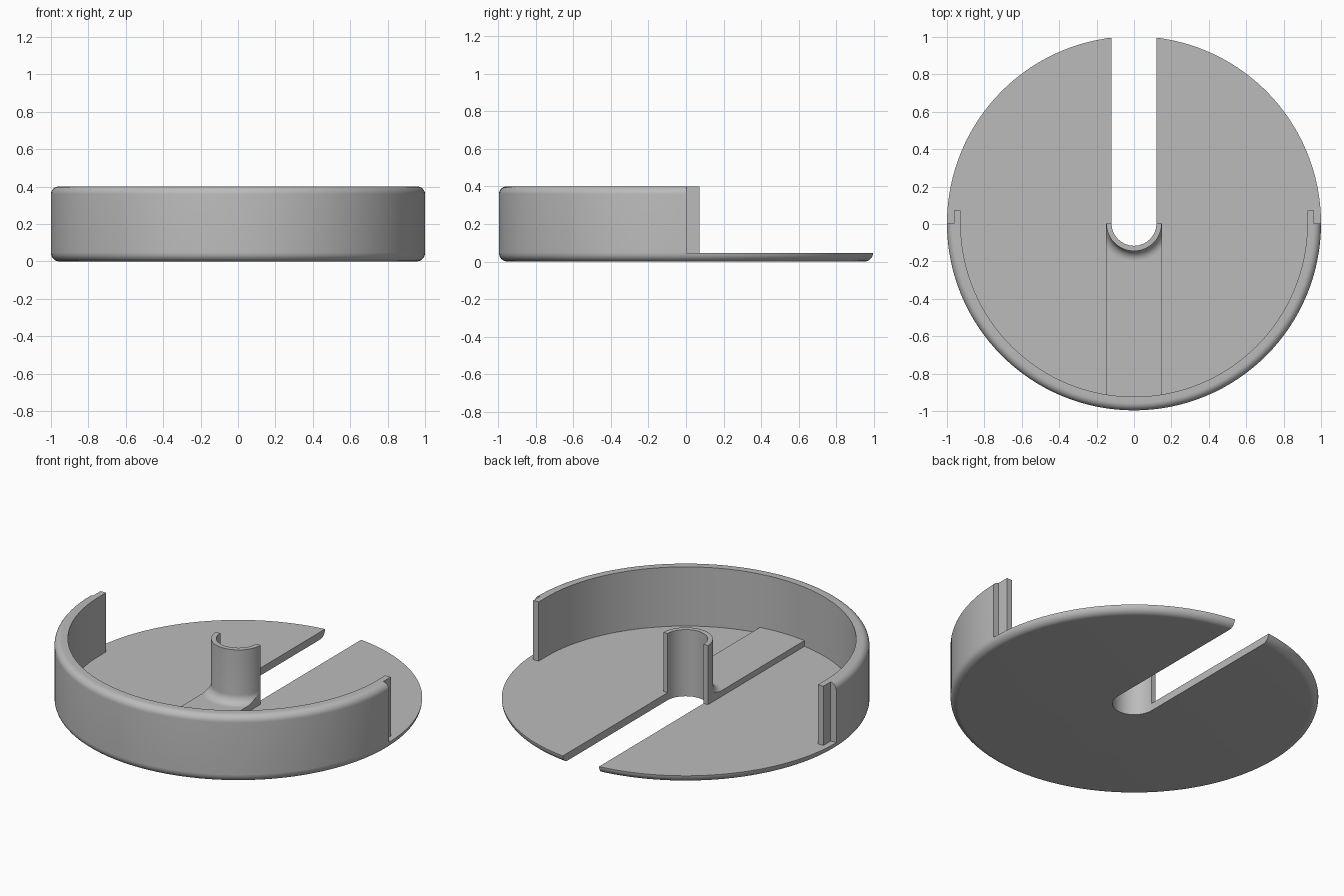
import bpy, bmesh, math
from math import pi, cos, sin

if "Cube" in bpy.data.objects:
    bpy.data.objects.remove(bpy.data.objects["Cube"])

CY = 0.0035                      # y of the disc's axis
FLOOR, TOP = 0.045, 0.4          # floor thickness and overall height
SLOT, HUB = 0.12, 0.148          # slot half width and hub outer radius
RIM_IN, LIP_OUT = 0.927, 0.963

grey = bpy.data.materials.new("grey plastic")
grey.use_nodes = True
colour = (0.5, 0.5, 0.5, 1)
grey.diffuse_color = colour
grey.node_tree.nodes["Principled BSDF"].inputs["Base Color"].default_value = colour


def finish(name, bm):
    bmesh.ops.recalc_face_normals(bm, faces=bm.faces)
    mesh = bpy.data.meshes.new(name)
    bm.to_mesh(mesh)
    bm.free()
    mesh.materials.append(grey)
    obj = bpy.data.objects.new(name, mesh)
    bpy.context.collection.objects.link(obj)
    return obj


def arc(cx, cz, r, a0, a1, n=8):
    return [(cx + r * cos(a0 + (a1 - a0) * i / n),
             cz + r * sin(a0 + (a1 - a0) * i / n)) for i in range(n + 1)]


def half_ring(name, profile, steps):
    """Sweep a closed (radius, z) profile round the front half of the axis."""
    bm = bmesh.new()
    rings = []
    for i in range(steps + 1):
        a = pi + pi * i / steps
        rings.append([bm.verts.new((r * cos(a), CY + r * sin(a), z)) for r, z in profile])
    n = len(profile)
    for p, q in zip(rings, rings[1:]):
        for j in range(n):
            k = (j + 1) % n
            bm.faces.new((p[j], p[k], q[k], q[j]))
    bm.faces.new(rings[0])
    bm.faces.new(rings[-1])
    return finish(name, bm)


def stack(name, layers):
    """Join equal horizontal outlines, given as (points, z), into a solid."""
    bm = bmesh.new()
    rings = [[bm.verts.new((x, y, z)) for x, y in pts] for pts, z in layers]
    n = len(rings[0])
    for p, q in zip(rings, rings[1:]):
        for j in range(n):
            k = (j + 1) % n
            bm.faces.new((p[j], p[k], q[k], q[j]))
    bm.faces.new(rings[0])
    bm.faces.new(rings[-1])
    return finish(name, bm)


def block(name, x0, x1, y0, y1, z0, z1):
    pts = [(x0, y0), (x1, y0), (x1, y1), (x0, y1)]
    return stack(name, [(pts, z0), (pts, z1)])


def boolean(obj, cutter, operation):
    mod = obj.modifiers.new("cut", "BOOLEAN")
    mod.object, mod.operation, mod.solver = cutter, operation, "EXACT"
    bpy.context.view_layer.objects.active = obj
    bpy.ops.object.modifier_apply(modifier=mod.name)


# Floor disc with a rounded lower edge
floor = stack("floor_disc", [
    (arc(0, CY, r, 0, 2 * pi, 128)[:-1], z)
    for r, z in arc(1 - FLOOR, FLOOR, FLOOR, -pi / 2, 0)])

# Raised strip between hub and rim
strip = block("raised_strip", -HUB, HUB, -0.94, CY, 0.02, 0.08)

# Open slot from the centre to the back edge
outline = arc(0, CY, SLOT, pi, 2 * pi, 32) + [(SLOT, 1.2), (-SLOT, 1.2)]
slot = stack("slot_cutter", [(outline, -0.1), (outline, 0.6)])
for part in (floor, strip):
    boolean(part, slot, "DIFFERENCE")
bpy.data.objects.remove(slot)

# Half-round rim wall with a rounded upper edge
rim = half_ring("rim_wall", [(RIM_IN, FLOOR), (1, FLOOR)]
                + arc(0.96, TOP - 0.04, 0.04, 0, pi / 2) + [(RIM_IN, TOP)], 64)

# Half-round hub, flared where it meets the strip and trimmed to its width
flare = 0.05
hub = half_ring("hub", [(SLOT, 0.0), (HUB, 0.0), (HUB, FLOOR), (HUB + flare, FLOOR)]
                + arc(HUB + flare, 0.08 + flare, flare, 1.5 * pi, pi)
                + [(HUB, TOP), (SLOT, TOP)], 32)
trim = block("trim_cutter", -HUB - 0.0005, HUB + 0.0005, -0.5, 0.5, -0.1, 0.6)
boolean(hub, trim, "INTERSECT")
bpy.data.objects.remove(trim)

# Thin tongues continuing the rim's inner half
parts = [floor, strip, rim, hub]
for side, s in (("left", 1), ("right", -1)):
    x0, x1 = sorted((s * RIM_IN, s * LIP_OUT))
    parts.append(block(side + "_tongue", x0, x1, CY - 0.01, 0.073, FLOOR, TOP))

# Smooth shading with sharp corners kept
bpy.ops.object.select_all(action="DESELECT")
for part in parts:
    part.select_set(True)
bpy.context.view_layer.objects.active = floor
bpy.ops.object.shade_smooth_by_angle(angle=math.radians(30))
